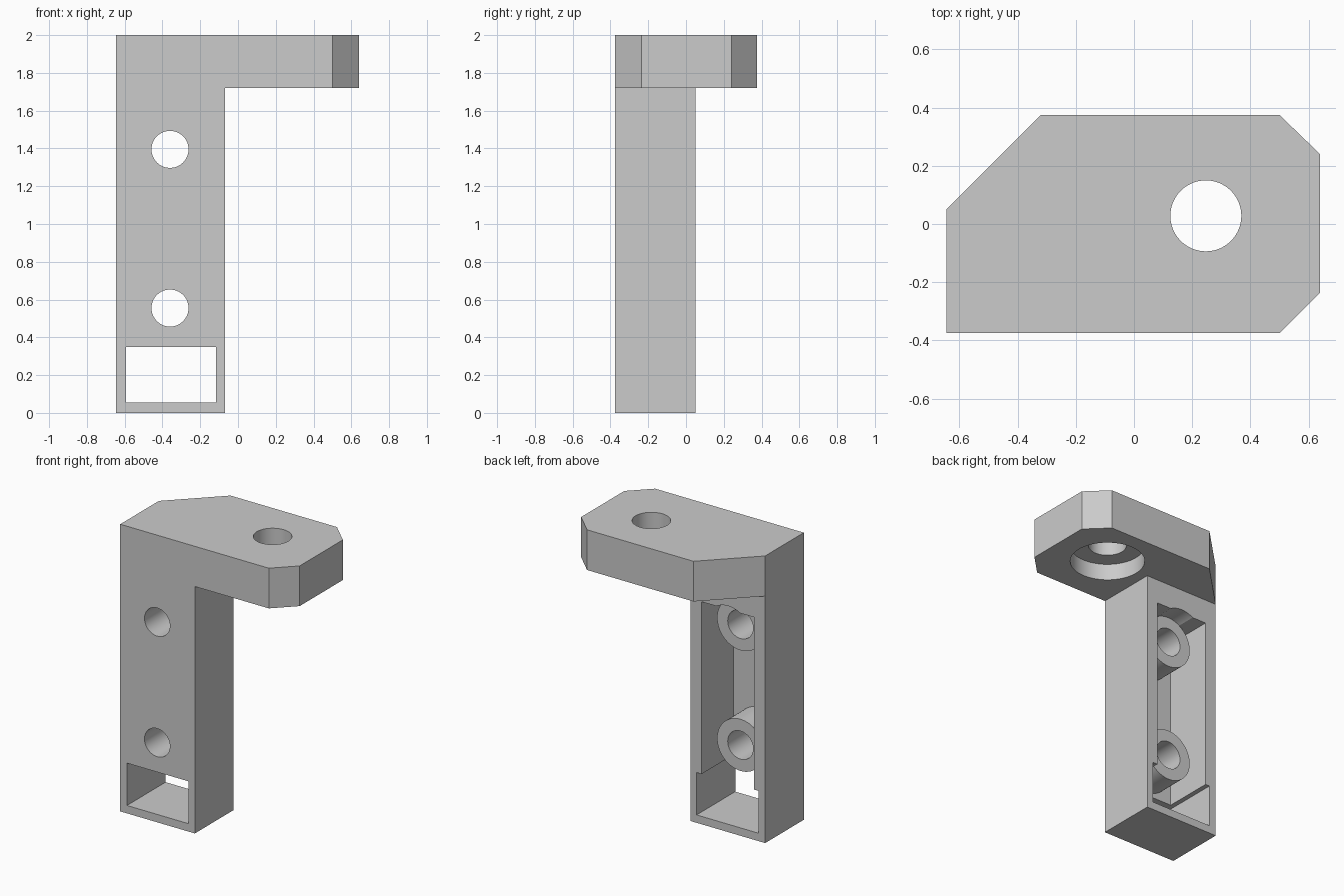
import bpy
import bmesh
import math
from mathutils import Matrix

if "Cube" in bpy.data.objects:
    bpy.data.objects.remove(bpy.data.objects["Cube"], do_unlink=True)

grey = bpy.data.materials.new("plain grey")
grey.use_nodes = True
colour = (0.6, 0.6, 0.6, 1)
grey.diffuse_color = colour
grey.node_tree.nodes["Principled BSDF"].inputs["Base Color"].default_value = colour


def new_object(name, bm):
    bmesh.ops.recalc_face_normals(bm, faces=bm.faces)
    mesh = bpy.data.meshes.new(name)
    bm.to_mesh(mesh)
    bm.free()
    mesh.materials.append(grey)
    obj = bpy.data.objects.new(name, mesh)
    bpy.context.collection.objects.link(obj)
    return obj


def prism(name, outline, z0, z1):
    bm = bmesh.new()
    face = bm.faces.new([bm.verts.new((x, y, z0)) for x, y in outline])
    top = bmesh.ops.extrude_face_region(bm, geom=[face])["geom"]
    verts = [v for v in top if isinstance(v, bmesh.types.BMVert)]
    bmesh.ops.translate(bm, verts=verts, vec=(0, 0, z1 - z0))
    return new_object(name, bm)


def box(name, x0, x1, y0, y1, z0, z1):
    return prism(name, [(x0, y0), (x1, y0), (x1, y1), (x0, y1)], z0, z1)


def cylinder(name, radius, start, end):
    # Runs along y when the end points differ in y, otherwise along z
    bm = bmesh.new()
    along_y = start[1] != end[1]
    turn = Matrix.Rotation(math.pi / 2, 4, "X") if along_y else Matrix()
    middle = [(a + b) / 2 for a, b in zip(start, end)]
    bmesh.ops.create_cone(bm, cap_ends=True, segments=64, radius1=radius, radius2=radius,
                          depth=math.dist(start, end), matrix=Matrix.Translation(middle) @ turn)
    return new_object(name, bm)


def combine(target, tool, operation):
    mod = target.modifiers.new(operation.lower(), "BOOLEAN")
    mod.operation = operation
    mod.solver = "EXACT"
    mod.object = tool
    bpy.context.view_layer.objects.active = target
    bpy.ops.object.modifier_apply(modifier=mod.name)
    bpy.data.objects.remove(tool, do_unlink=True)


# Upright column and chamfered top plate
left, right, front, back = -0.645, -0.07, -0.375, 0.05
bracket = box("mounting_bracket", left, right, front, back, 0, 1.8)
plate = prism("top_plate", [(left, front), (0.5, front), (0.64, -0.235), (0.64, 0.24),
                            (0.5, 0.375), (-0.32, 0.375), (left, back)], 1.72, 2)
combine(bracket, plate, "UNION")

# Hollow back of the column and the through window at its foot
combine(bracket, box("pocket", -0.56, -0.155, -0.3, 0.2, 0.3, 1.55), "DIFFERENCE")
combine(bracket, box("window", -0.593, -0.117, -0.5, 0.2, 0.055, 0.35), "DIFFERENCE")

# Screw bosses, with clearance behind each and a hole through it
bx, boss_back = -0.36, -0.085
for z in (0.555, 1.395):
    combine(bracket, cylinder("boss", 0.18, (bx, -0.34, z), (bx, boss_back, z)), "UNION")
    combine(bracket, cylinder("clearance", 0.18, (bx, boss_back, z), (bx, 0.2, z)), "DIFFERENCE")
    combine(bracket, cylinder("screw_hole", 0.098, (bx, -0.5, z), (bx, 0.2, z)), "DIFFERENCE")

# Counterbored hole through the plate
hx, hy = 0.247, 0.028
combine(bracket, cylinder("plate_hole", 0.122, (hx, hy, 1.6), (hx, hy, 2.1)), "DIFFERENCE")
combine(bracket, cylinder("counterbore", 0.24, (hx, hy, 1.6), (hx, hy, 1.835)), "DIFFERENCE")

# Tidy flat regions and smooth the round walls
bm = bmesh.new()
bm.from_mesh(bracket.data)
bmesh.ops.remove_doubles(bm, verts=bm.verts, dist=0.0001)
bmesh.ops.dissolve_limit(bm, angle_limit=0.01, verts=bm.verts, edges=bm.edges)
bm.to_mesh(bracket.data)
bm.free()
bpy.ops.object.select_all(action="DESELECT")
bracket.select_set(True)
bpy.context.view_layer.objects.active = bracket
bpy.ops.object.shade_smooth_by_angle(angle=math.radians(30))
